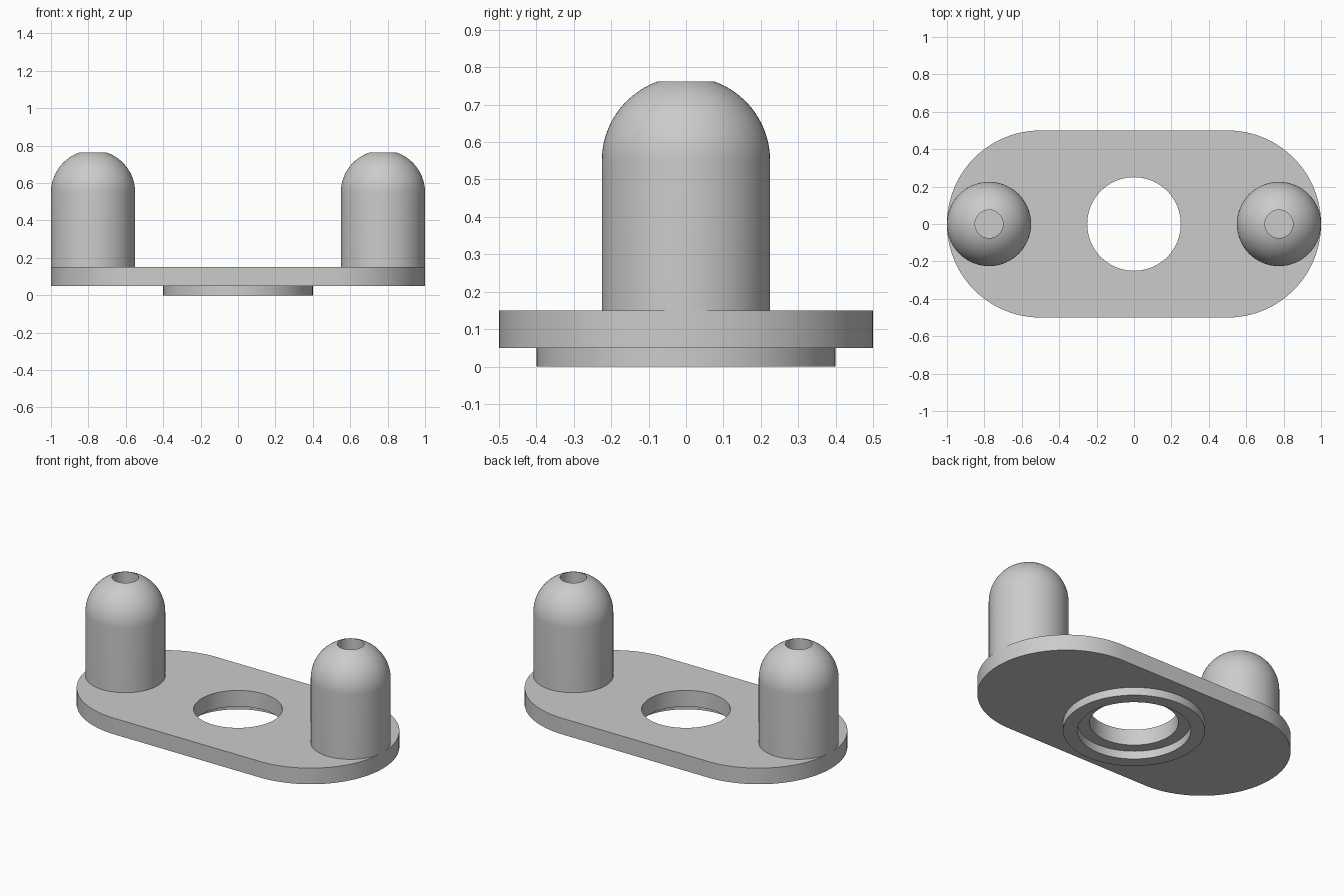
import bpy
import bmesh
from math import sin, cos, pi, asin, radians
from mathutils import Matrix, Vector

cube = bpy.data.objects.get("Cube")
if cube:
    bpy.data.objects.remove(cube, do_unlink=True)

# Single grey material
grey = bpy.data.materials.new("Plain grey")
grey.use_nodes = True
colour = (0.6, 0.6, 0.6, 1)
grey.diffuse_color = colour
grey.node_tree.nodes["Principled BSDF"].inputs["Base Color"].default_value = colour


def finish(bm, name):
    """Turn a bmesh into a smooth-shaded object with sharp edges."""
    bmesh.ops.recalc_face_normals(bm, faces=bm.faces)
    mesh = bpy.data.meshes.new(name)
    bm.to_mesh(mesh)
    bm.free()
    mesh.materials.append(grey)
    obj = bpy.data.objects.new(name, mesh)
    bpy.context.collection.objects.link(obj)
    bpy.ops.object.select_all(action="DESELECT")
    obj.select_set(True)
    bpy.context.view_layer.objects.active = obj
    bpy.ops.object.shade_smooth_by_angle(angle=radians(30))
    return obj


def add_loop(bm, points):
    verts = [bm.verts.new(p) for p in points]
    return [bm.edges.new((a, b)) for a, b in zip(verts, verts[1:] + verts[:1])]


def arc(radius, start, end, steps, cx=0):
    angles = [start + (end - start) * i / steps for i in range(steps + 1)]
    return [(cx + radius * cos(a), radius * sin(a)) for a in angles]


def lathe(name, profile, x=0):
    """Revolve a closed (radius, z) profile about a vertical axis at x."""
    bm = bmesh.new()
    edges = add_loop(bm, [(r, 0, z) for r, z in profile])
    bmesh.ops.spin(bm, geom=edges, axis=(0, 0, 1), cent=(0, 0, 0),
                   angle=2 * pi, steps=96, use_merge=True)
    bmesh.ops.remove_doubles(bm, verts=bm.verts, dist=1e-5)
    bmesh.ops.transform(bm, matrix=Matrix.Translation((x, 0, 0)), verts=bm.verts)
    return finish(bm, name)


BOTTOM, TOP = 0.05, 0.15

# Base plate: rounded-end slab with a round central hole
bm = bmesh.new()
outline = arc(0.5, -pi / 2, pi / 2, 48, 0.5) + arc(0.5, pi / 2, 3 * pi / 2, 48, -0.5)
hole = arc(0.25, 0, 2 * pi, 96)[:-1]
edges = [e for loop in (outline, hole)
         for e in add_loop(bm, [(x, y, BOTTOM) for x, y in loop])]
bmesh.ops.triangle_fill(bm, use_beauty=True, edges=edges, normal=(0, 0, -1))
extruded = bmesh.ops.extrude_face_region(bm, geom=bm.faces[:], use_keep_orig=True)
upper = [v for v in extruded["geom"] if isinstance(v, bmesh.types.BMVert)]
bmesh.ops.translate(bm, vec=Vector((0, 0, TOP - BOTTOM)), verts=upper)
finish(bm, "base_plate")

# Collar ring under the hole
lathe("collar_ring", [(0.4, 0), (0.4, BOTTOM), (0.32, BOTTOM), (0.32, 0)])

# Domed posts, each bored from the top
POST, BORE, SHOULDER = 0.225, 0.075, 0.55
dome = arc(POST, 0, pi / 2 - asin(BORE / POST), 20)
post_profile = [(POST, TOP)] + [(r, SHOULDER + z) for r, z in dome] + [(BORE, TOP)]
for side, sign in (("left", 1), ("right", -1)):
    lathe(side + "_post", post_profile, sign * 0.775)
